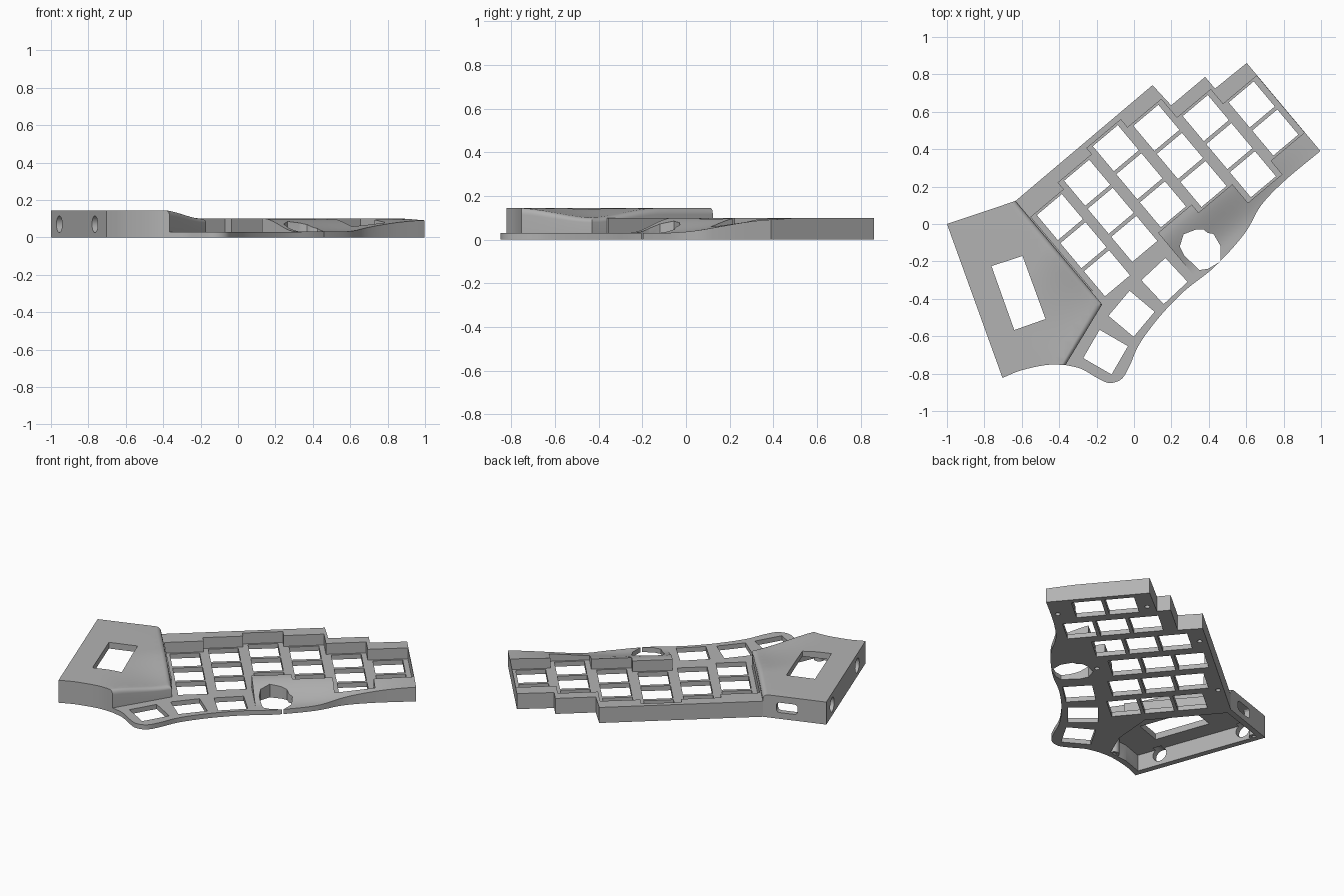
import bpy, bmesh, math
from mathutils import Vector, Matrix

if "Cube" in bpy.data.objects:
    bpy.data.objects.remove(bpy.data.objects["Cube"], do_unlink=True)

TILT = math.radians(40)   # the key columns are turned by this angle
PLATE, RIM, TOP = 0.03, 0.10, 0.145

grey = bpy.data.materials.new("grey_plastic")
grey.use_nodes = True
grey.diffuse_color = (0.45, 0.45, 0.45, 1)
grey.node_tree.nodes["Principled BSDF"].inputs["Base Color"].default_value = (0.45, 0.45, 0.45, 1)


def uv(u, v):
    """Key-grid coordinates to world x, y."""
    c, s = math.cos(TILT), math.sin(TILT)
    return (u * c - v * s, u * s + v * c)


def smooth_step(t):
    t = max(0.0, min(1.0, t))
    return t * t * (3 - 2 * t)


def curve_through(pts, steps=6):
    """Smooth path through the points."""
    p = [Vector(q) for q in pts]
    p = [2 * p[0] - p[1]] + p + [2 * p[-1] - p[-2]]
    out = []
    for a, b, c, d in zip(p, p[1:], p[2:], p[3:]):
        for i in range(steps):
            t = i / steps
            out.append(0.5 * (2 * b + (c - a) * t + (2 * a - 5 * b + 4 * c - d) * t ** 2
                              + (3 * b - a - 3 * c + d) * t ** 3))
    return [tuple(q) for q in out] + [tuple(pts[-1])]


def finish(name, bm):
    bmesh.ops.recalc_face_normals(bm, faces=bm.faces)
    mesh = bpy.data.meshes.new(name)
    bm.to_mesh(mesh)
    bm.free()
    mesh.materials.append(grey)
    ob = bpy.data.objects.new(name, mesh)
    bpy.context.collection.objects.link(ob)
    return ob


def prism_bm(pts, z0, z1):
    bm = bmesh.new()
    face = bm.faces.new([bm.verts.new((x, y, z0)) for x, y in pts])
    up = bmesh.ops.extrude_face_region(bm, geom=[face])["geom"]
    for v in up:
        if isinstance(v, bmesh.types.BMVert):
            v.co.z = z1
    bmesh.ops.recalc_face_normals(bm, faces=bm.faces)
    return bm


def prism(name, pts, z0, z1):
    return finish(name, prism_bm(pts, z0, z1))


def box(center, size, angle, z0, z1, round_by=0):
    bm = bmesh.new()
    bmesh.ops.create_cube(bm, size=1)
    bmesh.ops.scale(bm, vec=(size[0], size[1], z1 - z0), verts=bm.verts)
    if round_by:
        bmesh.ops.bevel(bm, geom=bm.edges[:], offset=round_by, segments=3, profile=0.5, affect='EDGES')
    bm.transform(Matrix.Translation((*center, (z0 + z1) / 2)) @ Matrix.Rotation(angle, 4, 'Z'))
    return finish("cutter", bm)


def uv_box(u0, u1, v0, v1, z0, z1):
    return box(uv((u0 + u1) / 2, (v0 + v1) / 2), (u1 - u0, v1 - v0), TILT, z0, z1)


def cylinder(center, radius, depth, rot=None):
    bm = bmesh.new()
    bmesh.ops.create_cone(bm, cap_ends=True, segments=24, radius1=radius, radius2=radius, depth=depth)
    bm.transform(Matrix.Translation(center) @ (rot or Matrix()))
    return finish("cutter", bm)


def combine(ob, tool, how='DIFFERENCE'):
    mod = ob.modifiers.new("cut", 'BOOLEAN')
    mod.operation, mod.object, mod.solver = how, tool, 'EXACT'
    bpy.ops.object.select_all(action='DESELECT')
    bpy.context.view_layer.objects.active = ob
    ob.select_set(True)
    bpy.ops.object.modifier_apply(modifier=mod.name)
    bpy.data.objects.remove(tool, do_unlink=True)


def shade(ob):
    bpy.ops.object.select_all(action='DESELECT')
    bpy.context.view_layer.objects.active = ob
    ob.select_set(True)
    bpy.ops.object.shade_smooth_by_angle(angle=math.radians(30))


# Key plate with raised rim: one solid, stepped at the back, wavy at the front
wrist_edge = curve_through([(0.997, 0.39), (0.81, 0.235), (0.68, 0.10), (0.59, -0.053), (0.43, -0.23),
                            (0.27, -0.358), (0.136, -0.497), (0.029, -0.642), (-0.024, -0.76),
                            (-0.067, -0.829), (-0.131, -0.85), (-0.195, -0.824), (-0.281, -0.775),
                            (-0.366, -0.754)])
inner_corner = (-0.17, -0.43)
back_corner = (-0.634, 0.123)
steps = [(0.553, 0.505), (0.56, 0.358), (0.797, 0.358), (0.797, 0.276), (1.015, 0.272)]
plate = prism("key_plate", [back_corner] + [uv(*p) for p in steps] + wrist_edge + [inner_corner], 0, RIM)

# Sunken wells and switch openings, column by column: u, v of the top key, key count
PITCH, HOLE = 0.196, 0.175
columns = [(-0.28, 0.283, 3), (-0.05, 0.33, 3), (0.186, 0.373, 3),
           (0.422, 0.317, 3), (0.658, 0.187, 3), (0.893, 0.085, 2)]
for u, v, count in columns:
    low = v - (count - 1) * PITCH
    combine(plate, uv_box(u - 0.1185, u + 0.1185, low - 0.1, v + 0.1, PLATE, 0.3))
combine(plate, uv_box(-1.2, 0.068, -1.0, -0.13, PLATE, 0.31))

# Dished slope in front of the wells
bm = bmesh.new()
NU, NV = 36, 20
rows = []
for i in range(NU + 1):
    u = 0.06 + 1.1 * i / NU
    edge = PLATE + 0.06 * smooth_step((u - 0.35) / 0.7)
    row = []
    for j in range(NV + 1):
        v = -0.12 - 0.45 * j / NV
        z = RIM + 0.0006 - (RIM - edge) * smooth_step((-0.13 - v) / 0.27)
        row.append(bm.verts.new((*uv(u, v), z)))
    rows.append(row)
for a, b in zip(rows, rows[1:]):
    for j in range(NV):
        bm.faces.new((a[j], b[j], b[j + 1], a[j + 1]))
lid = bmesh.ops.extrude_face_region(bm, geom=bm.faces[:])["geom"]
for g in lid:
    if isinstance(g, bmesh.types.BMVert):
        g.co.z = 0.32
combine(plate, finish("cutter", bm))

for u, v, count in columns:
    for k in range(count):
        combine(plate, box(uv(u, v - k * PITCH), (HOLE, HOLE), TILT, -0.1, 0.2))

# Thumb switch openings fan out along the front
for center, degrees in [((0.163, -0.305), 43), ((-0.013, -0.48), 50), ((-0.152, -0.685), 60)]:
    combine(plate, box(center, (HOLE, HOLE), math.radians(degrees), -0.1, 0.2))

# Rounded dial opening
dial = [(0.245, -0.12), (0.265, -0.055), (0.33, -0.03), (0.37, -0.028), (0.395, -0.048), (0.425, -0.053),
        (0.463, -0.118), (0.463, -0.2), (0.395, -0.24), (0.35, -0.246), (0.27, -0.17)]
combine(plate, prism("cutter", dial, -0.1, 0.2))

# Screw holes in the underside
for u, v in [(0.864, -0.3), (0.859, 0.23), (0.408, 0.461), (-0.172, 0.468), (0.2, -0.185)]:
    combine(plate, cylinder((*uv(u, v), 0), 0.015, 0.1))
shade(plate)

# Electronics housing: rounded toward the keys, sagging at the inner corner
left_back, left_front = Vector((-1, 0)), Vector((-0.703, -0.823))
front_curve = curve_through([(-0.366, -0.754), (-0.45, -0.752), (-0.532, -0.765), (-0.62, -0.788),
                             tuple(left_front)], 4)
bm = prism_bm([tuple(left_back), back_corner, inner_corner] + front_curve, 0, TOP)


def is_key_side(e):
    if any(v.co.z < TOP - 0.001 for v in e.verts):
        return False
    ends = [v.co.xy for v in e.verts]
    corner = Vector(inner_corner)
    return any((p - corner).length < 0.001 for p in ends)


bmesh.ops.bevel(bm, geom=[e for e in bm.edges if is_key_side(e)], offset=0.03, segments=5,
                profile=0.5, affect='EDGES')
for axis, start in (((1, 0, 0), -0.6), ((0, 1, 0), -0.8)):
    for i in range(18):
        point = Vector(axis) * (start + i * 0.045)
        bmesh.ops.bisect_plane(bm, geom=bm.verts[:] + bm.edges[:] + bm.faces[:],
                               plane_co=point, plane_no=axis)
for v in bm.verts:
    if v.co.z > 0.05:
        near = 1 - (v.co.xy - Vector(inner_corner)).length / 0.42
        v.co.z *= 1 - 0.31 * smooth_step(near)
bmesh.ops.triangulate(bm, faces=[f for f in bm.faces if f.normal.z > 0.1])
housing = finish("electronics_housing", bm)

# Hollow inside, open below
pocket = [(-0.955, -0.02), (-0.645, 0.08), (-0.33, -0.295), (-0.35, -0.55), (-0.42, -0.715),
          (-0.55, -0.73), (-0.68, -0.775)]
combine(housing, prism("cutter", pocket, -0.1, 0.105))

# Display window
window = [(-0.762, -0.225), (-0.596, -0.171), (-0.473, -0.508), (-0.64, -0.567)]
combine(housing, prism("cutter", window, 0.06, 0.3))

# Outer wall: open notch in the middle, a large and a small round hole on each side
run = left_back - left_front
angle = math.atan2(run.y, run.x)
combine(housing, box(left_front + run * 0.485, (run.length * 0.39, 0.12), angle, -0.1, RIM))
across = Matrix.Rotation(angle, 4, 'Z') @ Matrix.Rotation(math.pi / 2, 4, 'X')
for t, z, radius in [(0.85, 0.07, 0.045), (0.75, 0.045, 0.02), (0.21, 0.07, 0.045), (0.11, 0.045, 0.02)]:
    combine(housing, cylinder((*(left_front + run * t), z), radius, 0.13, across))

# Cable port in the back wall
back = Vector(back_corner) - left_back
combine(housing, box(left_back + back * 0.62, (0.13, 0.16), math.atan2(back.y, back.x), 0.04, 0.104, 0.02))
shade(housing)

# Screw posts inside the housing
for i, (x, y) in enumerate([(-0.449, -0.715), (-0.945, -0.035)]):
    post = cylinder((x, y, 0.056), 0.03, 0.112)
    post.name = f"screw_post_{i + 1}"
    combine(post, cylinder((x, y, 0), 0.014, 0.1))
    shade(post)
